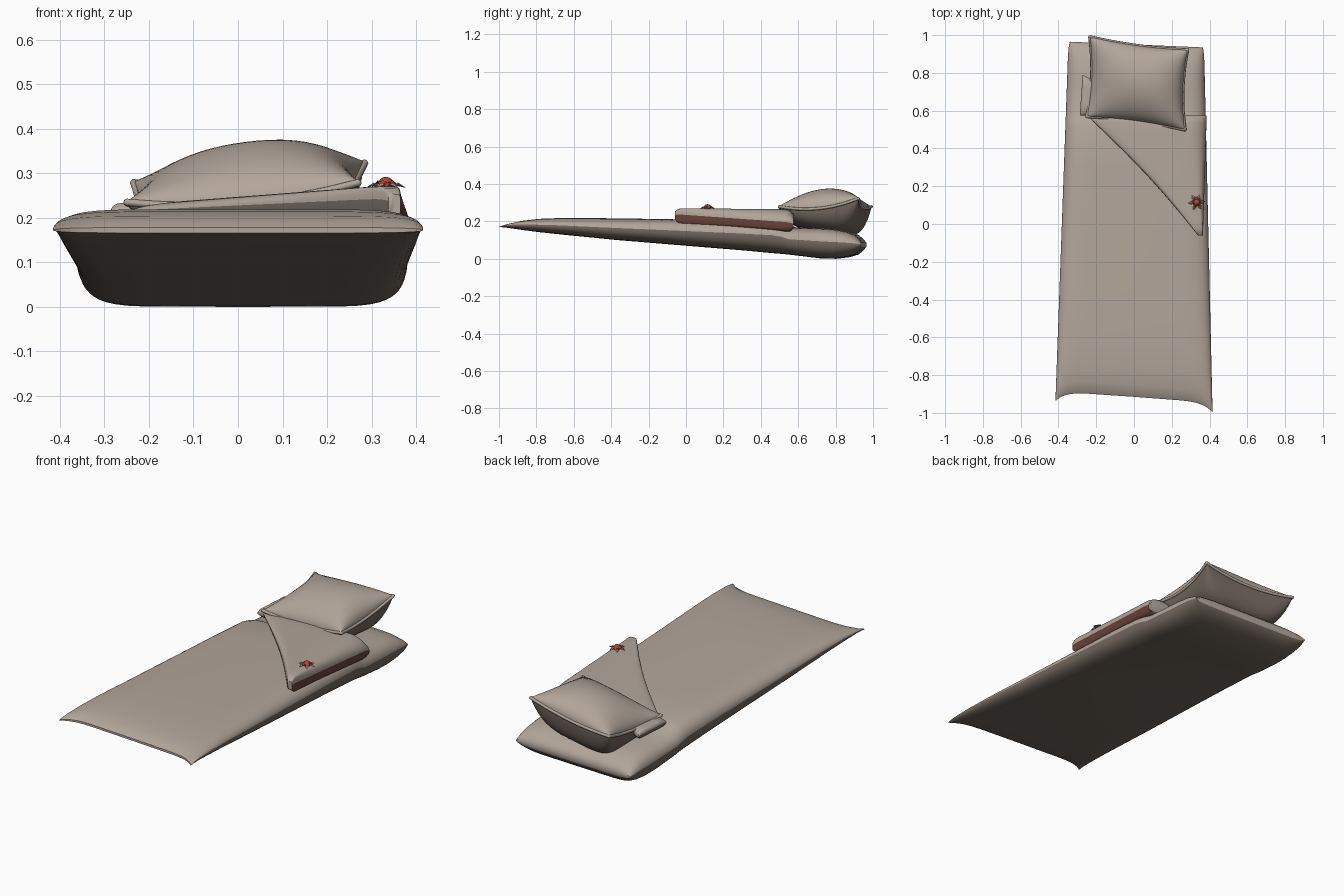
import bpy, bmesh, math
from mathutils import Vector

cube = bpy.data.objects.get("Cube")
if cube:
    bpy.data.objects.remove(cube, do_unlink=True)


def material(name, r, g, b):
    m = bpy.data.materials.new(name)
    m.use_nodes = True
    m.diffuse_color = (r, g, b, 1)
    bsdf = m.node_tree.nodes["Principled BSDF"]
    bsdf.inputs["Base Color"].default_value = (r, g, b, 1)
    bsdf.inputs["Roughness"].default_value = 0.8
    return m


BEIGE = material("beige cloth", 0.45, 0.38, 0.325)
DARK = material("dark taupe underside", 0.165, 0.134, 0.11)
LINING = material("brown red lining", 0.14, 0.055, 0.043)
RED = material("flower red", 0.47, 0.05, 0.03)
LEAF = material("taupe leaf", 0.33, 0.285, 0.235)


def lerp(a, b, f):
    return a + (b - a) * f


def power(v, e):
    return math.copysign(abs(v) ** e, v)


def finish(name, bm, mats, angle=50):
    bmesh.ops.remove_doubles(bm, verts=bm.verts, dist=0.0001)
    bmesh.ops.recalc_face_normals(bm, faces=bm.faces)
    mesh = bpy.data.meshes.new(name)
    bm.to_mesh(mesh)
    bm.free()
    for m in mats:
        mesh.materials.append(m)
    ob = bpy.data.objects.new(name, mesh)
    bpy.context.collection.objects.link(ob)
    bpy.ops.object.select_all(action="DESELECT")
    ob.select_set(True)
    bpy.context.view_layer.objects.active = ob
    bpy.ops.object.shade_smooth_by_angle(angle=math.radians(angle))
    return ob


def underside(c, s):
    return 1 if s < 0.1 else 0


def open_side(c, s):
    """Lining shows on the lower part of the +x side."""
    return 2 if c > 0 and -.76 < s < .1 else underside(c, s)


def loft(name, stations, point, ex, ez, rule=underside, n=48):
    """Rounded-box rings along the stations, coloured by the direction around the ring."""
    bm = bmesh.new()
    angles = [2 * math.pi * i / n for i in range(n)]
    rings = [[bm.verts.new(point(s, power(math.cos(a), ex), power(math.sin(a), ez)))
              for a in angles] for s in stations]
    for a, b in zip(rings, rings[1:]):
        for i in range(n):
            j = (i + 1) % n
            mid = angles[i] + math.pi / n
            face = bm.faces.new((a[i], a[j], b[j], b[i]))
            face.material_index = rule(math.cos(mid), math.sin(mid))
    # Close the ends with strips that follow curved edges
    for ring in (rings[0], rings[-1]):
        bm.faces.new((ring[0], ring[1], ring[-1]))
        bm.faces.new((ring[n // 2 - 1], ring[n // 2], ring[n // 2 + 1]))
        for i in range(1, n // 2 - 1):
            bm.faces.new((ring[i], ring[i + 1], ring[n - i - 1], ring[n - i]))
    return finish(name, bm, (BEIGE, DARK, LINING))


# Padded bag: fraction from foot to head, underside height, top height
BAG = [(0, .166, .178), (.012, .16, .192), (.035, .153, .204), (.08, .142, .214),
       (.15, .128, .219), (.3, .1, .216), (.5, .069, .21), (.65, .046, .205),
       (.755, .028, .199), (.78, .024, .187), (.8, .02, .168), (.88, .002, .163),
       (.92, 0, .157), (.955, .008, .146), (.98, .022, .128), (.993, .042, .108),
       (1, .06, .09)]


def bag_point(s, t, w):
    f, low, high = s
    foot = -.915 - .03 * t - .052 * t ** 8
    head = .95 - .015 * t
    trim = .007 * max(0, (f - .95) / .05) ** 3
    x = lerp(lerp(-.416, -.347, f) + trim, lerp(.416, .371, f) - trim, (t + 1) / 2)
    return Vector((x, lerp(foot, head, f), (low + high) / 2 + w * (high - low) / 2))


loft("sleeping_bag", BAG, bag_point, .25, .95)


# Folded-back corner of the cover, with its lining showing on the open side
def flap_point(f, t, w):
    left = lerp(.338, -.25, f) + .025 * math.sin(math.pi * f)
    right = lerp(.365, .385, f)
    k = (t + 1) / 2
    x = lerp(left, right, k)
    rise = max(0, min(1, (x + .25) / .55))
    top = .228 + .042 * rise - .035 * f * max(0, t) ** 5
    low = lerp(.196, lerp(.188, .125, f), k ** 2)
    squash = min(1, .55 + 12 * min(f, 1 - f))
    return Vector((x, lerp(-.06, .575, f), (top + low) / 2 + w * squash * (top - low) / 2))


loft("folded_flap", [0, .01, .03] + [.06 + .088 * i for i in range(11)] + [.97, .99, 1],
     flap_point, .2, .7, open_side)


# End of the fold tucked under the pillow
def tuck_point(f, t, w):
    x = lerp(lerp(-.287, -.272, f), -.08, (t + 1) / 2)
    y = lerp(.575, .79 - .1 * (t + 1) / 2, f)
    return Vector((x, y, .21 + .024 * w * min(1, .4 + 9 * min(f, 1 - f))))


loft("tucked_fold", [0, .02, .07, .3, .5, .7, .93, .98, 1], tuck_point, .2, .9)


# Pillow: two bulging sheets that meet at a seam with pulled-out corners
def pillow_point(u, v, side):
    pu = u * (1 - .07 * (1 - v * v))
    pv = v * (1 - .06 * (1 - u * u))
    p = Vector((.0175, .745, .279)) + pu * Vector((.26, -.035, .022)) + pv * Vector((.0075, .212, .022))
    p.z -= .03 * (1 - v * v) * u * u + .026 * (1 - u * u) * v * v
    if side > 0:
        p.z += (.09 + .01 * u) * ((1 - abs(u) ** 2.6) * (1 - v * v)) ** .42
    elif side < 0:
        p.z -= (.13 + .05 * v) * ((1 - u ** 4) * (1 - v ** 4)) ** .45
    return p


N = 28
knots = [math.sin(math.pi * (i / N - .5)) for i in range(N + 1)]
bm = bmesh.new()
for side in (1, -1):
    grid = [[bm.verts.new(pillow_point(u, v, side)) for v in knots] for u in knots]
    for a, b in zip(grid, grid[1:]):
        for j in range(N):
            face = bm.faces.new((a[j], b[j], b[j + 1], a[j + 1]))
            face.material_index = 0 if side > 0 else 1
finish("pillow", bm, [BEIGE, DARK], 80)

# Piping round the pillow seam
edge = ([(u, -1) for u in knots[:-1]] + [(1, v) for v in knots[:-1]]
        + [(-u, 1) for u in knots[:-1]] + [(-1, -v) for v in knots[:-1]])
path = [pillow_point(u, v, 0) for u, v in edge]
bm = bmesh.new()
rings = []
for i, p in enumerate(path):
    along = (path[(i + 1) % len(path)] - path[i - 1]).normalized()
    out = along.cross(Vector((0, 0, 1))).normalized()
    up = out.cross(along)
    rings.append([bm.verts.new(p + .008 * (math.cos(a) * out + math.sin(a) * up))
                  for a in (math.pi * k / 4 for k in range(8))])
for i, a in enumerate(rings):
    b = rings[(i + 1) % len(rings)]
    for k in range(8):
        bm.faces.new((a[k], a[(k + 1) % 8], b[(k + 1) % 8], b[k]))
finish("pillow_piping", bm, [BEIGE], 80)

# Flower ornament: a red bud with two whorls of pointed petals
centre = Vector((.332, .115, .274))
bm = bmesh.new()
bmesh.ops.create_uvsphere(bm, u_segments=12, v_segments=8, radius=.018)
bmesh.ops.translate(bm, verts=bm.verts, vec=centre)
finish("flower_bud", bm, [RED])


def whorl(name, mat, count, length, width, turn, lift, drop):
    bm = bmesh.new()
    up = Vector((0, 0, 1))
    for i in range(count):
        a = turn + 2 * math.pi * i / count
        out = Vector((math.cos(a), math.sin(a), 0))
        across = Vector((-out.y, out.x, 0)) * width
        base = centre - up * drop
        mid = base + out * length * .6 + up * lift
        rim = [bm.verts.new(q) for q in (base, mid + across, base + out * length, mid - across)]
        for apex in (mid + up * .004, mid - up * .004):
            top = bm.verts.new(apex)
            for k in range(4):
                bm.faces.new((rim[k], rim[(k + 1) % 4], top))
    finish(name, bm, [mat], 30)


whorl("flower_petals", RED, 5, .03, .011, .5, .008, .002)
whorl("flower_leaves", LEAF, 6, .046, .01, .1, .008, .007)
